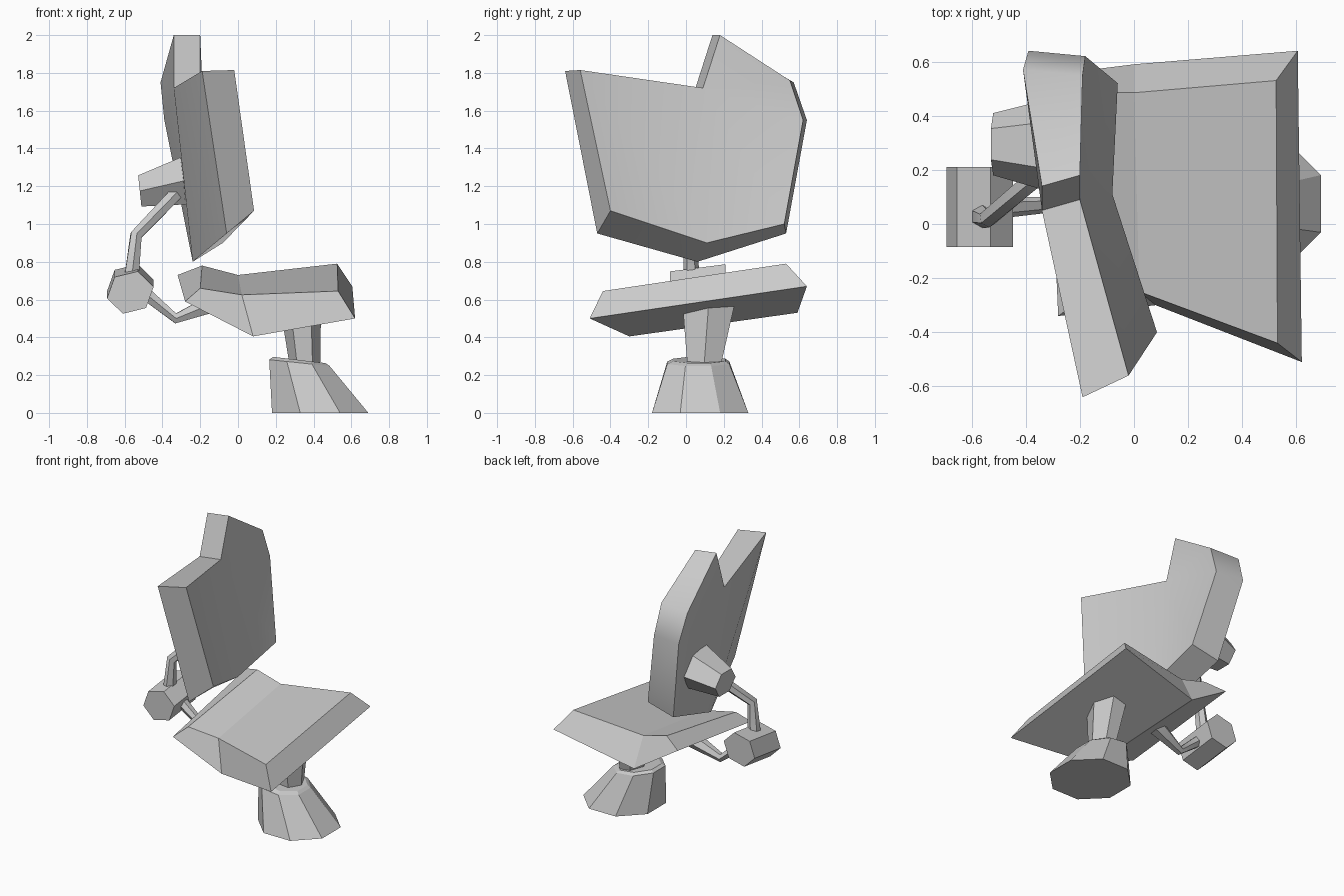
import bpy
import bmesh
from math import cos, sin, pi, radians
from mathutils import Vector

cube = bpy.data.objects.get("Cube")
if cube:
    bpy.data.objects.remove(cube, do_unlink=True)

grey = bpy.data.materials.new("plain_grey")
grey.use_nodes = True
grey.diffuse_color = (0.6, 0.6, 0.6, 1)
grey.node_tree.nodes["Principled BSDF"].inputs["Base Color"].default_value = (0.6, 0.6, 0.6, 1)


def build(name, verts, faces, smooth=None):
    mesh = bpy.data.meshes.new(name)
    mesh.from_pydata(verts, [], faces)
    bm = bmesh.new()
    bm.from_mesh(mesh)
    bmesh.ops.recalc_face_normals(bm, faces=bm.faces)
    bm.to_mesh(mesh)
    bm.free()
    mesh.materials.append(grey)
    obj = bpy.data.objects.new(name, mesh)
    bpy.context.collection.objects.link(obj)
    if smooth:
        bpy.ops.object.select_all(action='DESELECT')
        obj.select_set(True)
        bpy.context.view_layer.objects.active = obj
        bpy.ops.object.shade_smooth_by_angle(angle=radians(smooth))
    return obj


def ring(center, u, v, n, phase=0.0):
    c, u, v = Vector(center), Vector(u), Vector(v)
    angles = [2 * pi * (i + phase) / n for i in range(n)]
    return [c + u * cos(a) + v * sin(a) for a in angles]


def loft(name, rings, smooth=None):
    n = len(rings[0])
    faces = [tuple(range(n)), tuple(range(n * (len(rings) - 1), n * len(rings)))]
    for k in range(len(rings) - 1):
        for i in range(n):
            j = (i + 1) % n
            faces.append((k * n + i, k * n + j, k * n + n + j, k * n + n + i))
    return build(name, [p for r in rings for p in r], faces, smooth)


def tube(name, path, radii, n=6):
    pts = [Vector(p) for p in path]
    rings = []
    for i, p in enumerate(pts):
        d = (pts[min(i + 1, len(pts) - 1)] - pts[max(i - 1, 0)]).normalized()
        u = d.cross(Vector((0, 1, 0))).normalized() * radii[i]
        rings.append(ring(p, u, d.cross(u), n, 0.5))
    return loft(name, rings, 50)


# Pedestal base: a skewed eight-sided cone with a slanted top
loft("pedestal_base", [
    ring((0.435, 0.075, 0), (0.276, 0, 0), (0, 0.276, 0), 8, 0.5),
    ring((0.325, 0.065, 0.265), (0.173, 0, -0.018), (0, 0.178, 0), 8, 0.5),
    ring((0.325, 0.07, 0.28), (0.15, 0, -0.018), (0, 0.15, 0), 8, 0.5)])

# Column flaring up into the seat
loft("pedestal_column", [
    ring((0.355, 0.095, 0.24), (0.08, 0, 0), (0, 0.1, 0), 6),
    ring((0.33, 0.12, 0.58), (0.11, 0, 0), (0, 0.16, 0), 6)], 40)

# Seat: bent tray, each ring runs near-bottom, far-bottom, far-top, near-top
loft("seat", [
    [(0.62, -0.51, 0.50), (0.605, 0.64, 0.67), (0.525, 0.53, 0.79), (0.53, -0.44, 0.645)],
    [(0.08, -0.30, 0.405), (0.0, 0.59, 0.53), (0.0, 0.485, 0.73), (0.02, -0.25, 0.625)],
    [(-0.28, -0.34, 0.59), (-0.32, 0.55, 0.73), (-0.19, 0.49, 0.78), (-0.20, -0.28, 0.66)]])

# Backrest: bent shell with a torn notch in its upper edge
back = [(-0.19, -0.64, 1.81), (-0.34, 0.05, 1.72), (-0.34, 0.14, 2.0), (-0.41, 0.57, 1.75),
        (-0.39, 0.64, 1.55), (-0.27, 0.53, 0.95), (-0.24, 0.06, 0.80), (-0.06, -0.47, 0.95)]
front = [(-0.02, -0.56, 1.815), (-0.20, 0.09, 1.72), (-0.20, 0.18, 2.0), (-0.19, 0.55, 1.76),
         (-0.18, 0.62, 1.55), (-0.06, 0.52, 1.0), (-0.08, 0.11, 0.90), (0.085, -0.40, 1.07)]
panels = [(0, 1, 6, 7), (1, 2, 3, 4), (1, 4, 5, 6)]
shell = panels + [tuple(i + 8 for i in p) for p in panels]
shell += [(i, (i + 1) % 8, (i + 1) % 8 + 8, i + 8) for i in range(8)]
build("backrest", back + front, shell, 60)

# Mount block behind the backrest
loft("backrest_mount", [
    ring((-0.52, 0.295, 1.175), (0, 0.115, 0), (-0.01, 0, 0.095), 6),
    ring((-0.28, 0.29, 1.23), (0, 0.18, 0), (-0.02, 0, 0.145), 6)], 40)

# Knuckle joining the two bent arms
loft("knuckle", [
    ring((-0.57, -0.085, 0.637), (0.123, 0, 0.03), (-0.025, 0, 0.112), 6),
    ring((-0.57, 0.21, 0.675), (0.123, 0, 0.03), (-0.025, 0, 0.112), 6)])

# Arms
tube("upper_arm", [(-0.33, 0.20, 1.16), (-0.54, 0.02, 0.94), (-0.565, 0.03, 0.70)], [0.04, 0.035, 0.045])
tube("lower_arm", [(-0.50, 0.06, 0.64), (-0.33, 0.07, 0.50), (-0.06, 0.10, 0.61)], [0.04, 0.03, 0.065])
